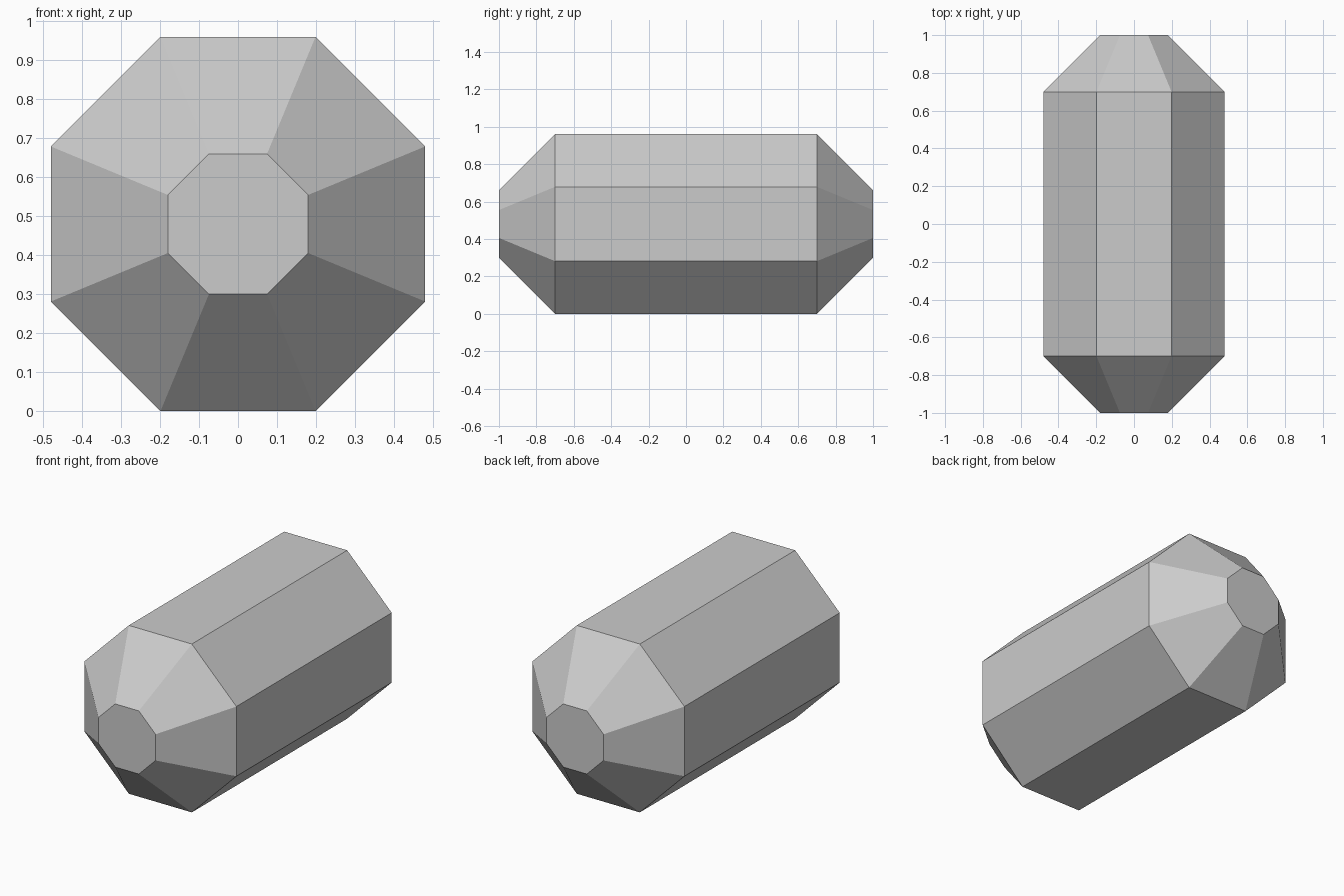
import bpy
import bmesh
from math import cos, sin, pi

if "Cube" in bpy.data.objects:
    bpy.data.objects.remove(bpy.data.objects["Cube"])

SIDES = 8
CENTRE_Z = 0.48
# (y position, distance from axis to flat side)
PROFILE = [(-1.0, 0.18), (-0.7, 0.48), (0.7, 0.48), (1.0, 0.18)]


def add_ring(bm, y, apothem):
    radius = apothem / cos(pi / SIDES)
    angles = [(i + 0.5) * 2 * pi / SIDES for i in range(SIDES)]
    return [bm.verts.new((radius * cos(a), y, CENTRE_Z + radius * sin(a))) for a in angles]


# Octagonal barrel with tapered ends
bm = bmesh.new()
rings = [add_ring(bm, y, a) for y, a in PROFILE]
for r0, r1 in zip(rings, rings[1:]):
    for i in range(SIDES):
        j = (i + 1) % SIDES
        bm.faces.new((r0[i], r0[j], r1[j], r1[i]))

# Flat end caps
bm.faces.new(rings[0])
bm.faces.new(rings[-1])
bmesh.ops.recalc_face_normals(bm, faces=bm.faces)

mesh = bpy.data.meshes.new("octagonal_capsule")
bm.to_mesh(mesh)
bm.free()
bpy.context.collection.objects.link(bpy.data.objects.new("octagonal_capsule", mesh))
